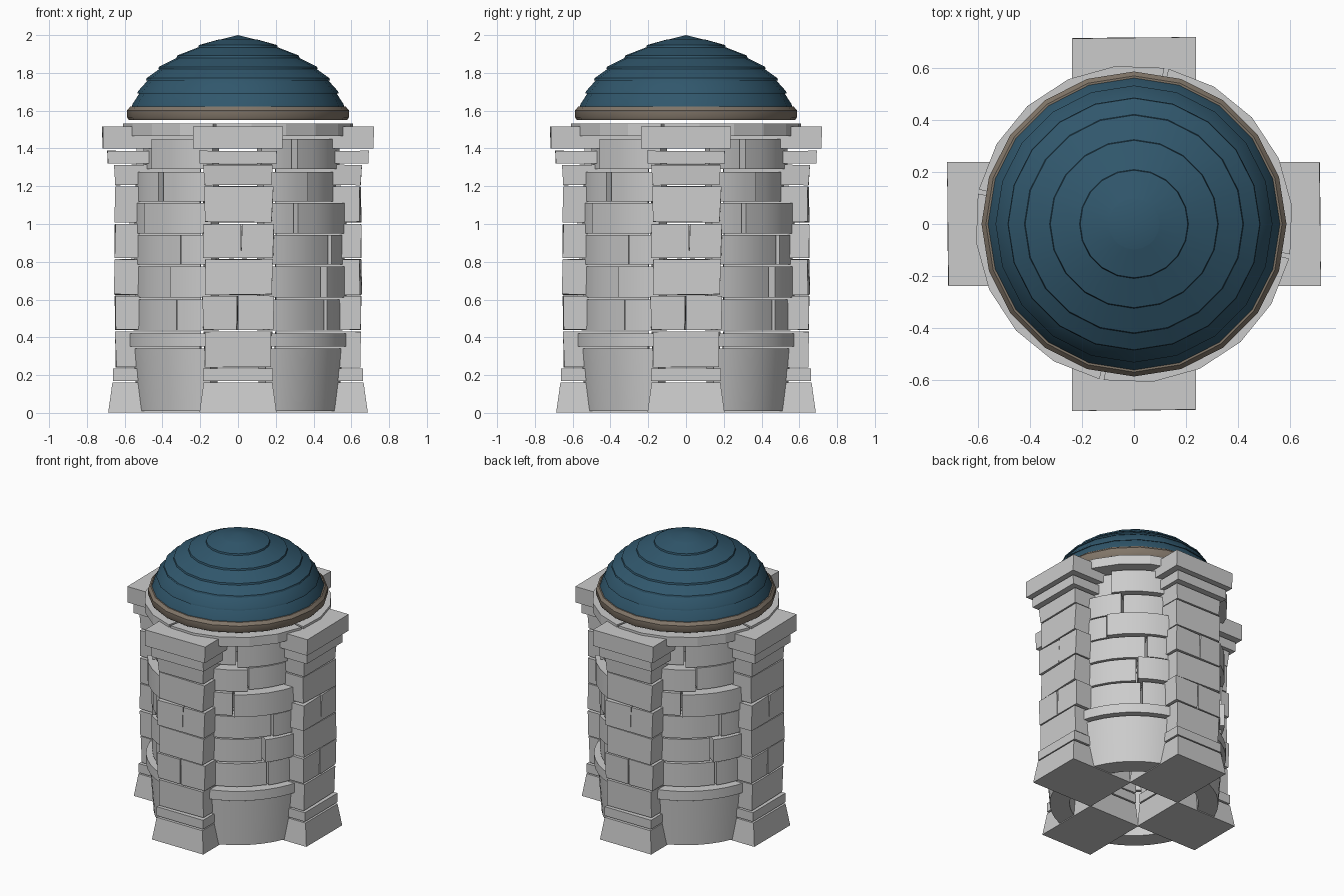
import bpy, bmesh, math, random
from mathutils import Vector

if "Cube" in bpy.data.objects:
    bpy.data.objects.remove(bpy.data.objects["Cube"])
random.seed(4)


def material(name, rgb):
    m = bpy.data.materials.new(name)
    m.diffuse_color = (*rgb, 1)
    m.use_nodes = True
    m.node_tree.nodes["Principled BSDF"].inputs["Base Color"].default_value = m.diffuse_color
    return m


def finish(name, bm, mat=None, copies=1, smooth=False):
    """Turn a bmesh into one object, or four turned about the z axis."""
    bmesh.ops.recalc_face_normals(bm, faces=bm.faces)
    me = bpy.data.meshes.new(name)
    bm.to_mesh(me)
    bm.free()
    if mat:
        me.materials.append(mat)
    for k in range(copies):
        ob = bpy.data.objects.new(name if copies == 1 else f"{name}_{k + 1}", me)
        ob.rotation_euler.z = k * math.tau / 4
        bpy.context.collection.objects.link(ob)
        if smooth and k == 0:
            bpy.ops.object.select_all(action='DESELECT')
            ob.select_set(True)
            bpy.context.view_layer.objects.active = ob
            bpy.ops.object.shade_smooth_by_angle(angle=math.radians(32))


def stone(bm, z0, z1, y0, y1, outer, flare=0.0, jitter=0.0, inner=0.2):
    """Block lying along +x; flare widens its foot."""
    r = bmesh.ops.create_cube(bm, size=1)
    for v in r['verts']:
        foot = flare if v.co.z < 0 else 0
        x = outer + foot if v.co.x > 0 else inner
        y = y0 - foot if v.co.y < 0 else y1 + foot
        z = z0 if v.co.z < 0 else z1
        j = [random.uniform(-jitter, jitter) for _ in range(3)]
        v.co = Vector((x + j[0], y + j[1], z + j[2] * 0.4))


def arc(bm, a0, a1, r_in, r_bot, r_top, z0, z1, seg):
    """Curved block between two angles in degrees."""
    rows = []
    for i in range(seg + 1):
        a = math.radians(a0 + (a1 - a0) * i / seg)
        c, s = math.cos(a), math.sin(a)
        rows.append([bm.verts.new((r * c, r * s, z)) for r, z in
                     ((r_in, z0), (r_bot, z0), (r_top, z1), (r_in, z1))])
    for p, q in zip(rows, rows[1:]):
        for k in range(4):
            bm.faces.new((p[k], p[(k + 1) % 4], q[(k + 1) % 4], q[k]))
    bm.faces.new(rows[0])
    bm.faces.new(rows[-1][::-1])


def lathe(bm, profile, n, closed):
    rings = []
    for r, z in profile:
        if r == 0:
            rings.append([bm.verts.new((0, 0, z))] * n)
        else:
            rings.append([bm.verts.new((r * math.cos(math.tau * i / n),
                                        r * math.sin(math.tau * i / n), z)) for i in range(n)])
    pairs = list(zip(rings, rings[1:])) + ([(rings[-1], rings[0])] if closed else [])
    for p, q in pairs:
        for i in range(n):
            j = (i + 1) % n
            bm.faces.new(list(dict.fromkeys((p[i], p[j], q[j], q[i]))))


# Buttress foot and plinth band
bm = bmesh.new()
stone(bm, 0.003, 0.16, -0.182, 0.182, 0.665, flare=0.022)
stone(bm, 0.17, 0.235, -0.185, 0.185, 0.662)
finish("buttress_foot", bm, copies=4)

# Buttress shaft: single stones and split courses
bm = bmesh.new()
for z0, z1, split in ((0.242, 0.432, None), (0.44, 0.62, 0.0), (0.626, 0.812, None),
                      (0.82, 1.0, 0.015), (1.01, 1.2, None), (1.207, 1.315, None)):
    if split is None:
        stone(bm, z0, z1, -0.18, 0.18, 0.65, jitter=0.008)
    else:
        stone(bm, z0, z1, -0.187, split - 0.004, 0.65, jitter=0.004)
        stone(bm, z0, z1, split + 0.004, 0.187, 0.65, jitter=0.004)
finish("buttress_shaft", bm, copies=4)

# Buttress capital, two slabs
bm = bmesh.new()
stone(bm, 1.32, 1.387, -0.205, 0.205, 0.69, jitter=0.003)
stone(bm, 1.4, 1.515, -0.236, 0.236, 0.717, jitter=0.003)
finish("buttress_cap", bm, copies=4)

# Curved wall base and its string course
bm = bmesh.new()
arc(bm, 15, 75, 0.42, 0.55, 0.575, 0.01, 0.34, 8)
finish("wall_base", bm, copies=4, smooth=True)
bm = bmesh.new()
arc(bm, 14, 76, 0.42, 0.6, 0.6, 0.352, 0.42, 8)
finish("wall_string_course", bm, copies=4, smooth=True)

# Curved wall stones: z range, seam angle, radius before and after the seam
bm = bmesh.new()
for z0, z1, seam, ra, rb in ((0.435, 0.6, 55, 0.56, 0.57), (0.612, 0.775, 52, 0.56, 0.592),
                             (0.785, 0.942, 58, 0.565, 0.58), (0.95, 1.11, 32, 0.565, 0.592),
                             (1.12, 1.275, 42, 0.56, 0.535), (1.29, 1.45, 34, 0.515, 0.555)):
    arc(bm, 14, seam - 0.6, 0.42, ra, ra, z0, z1, 4)
    arc(bm, seam + 0.6, 76, 0.42, rb, rb, z0, z1, 4)
finish("wall_stones", bm, copies=4, smooth=True)

# Top ring in four pieces
bm = bmesh.new()
arc(bm, -11, 77.5, 0.43, 0.612, 0.612, 1.465, 1.532, 5)
finish("top_ring", bm, copies=4)

# Dome trim
bm = bmesh.new()
lathe(bm, [(0.5, 1.55), (0.578, 1.55), (0.587, 1.565), (0.587, 1.602), (0.57, 1.622), (0.5, 1.622)],
      20, True)
finish("dome_trim", bm, material("trim_brown", (0.22, 0.18, 0.14)), smooth=True)

# Stepped dome
tiers = [(0.562, 1.622), (0.533, 1.69), (0.487, 1.76), (0.422, 1.82),
         (0.325, 1.88), (0.21, 1.935), (0.112, 1.972)]
profile = [(0.52, 1.622)]
for (r, z), (rn, zn) in zip(tiers, tiers[1:]):
    profile += [(r, z), (r - 0.003, z + 0.012), (rn - 0.014, zn + 0.006)]
profile += [tiers[-1], (0, 2.0)]
bm = bmesh.new()
lathe(bm, profile, 20, False)
finish("dome", bm, material("dome_blue", (0.03, 0.095, 0.15)), smooth=True)
